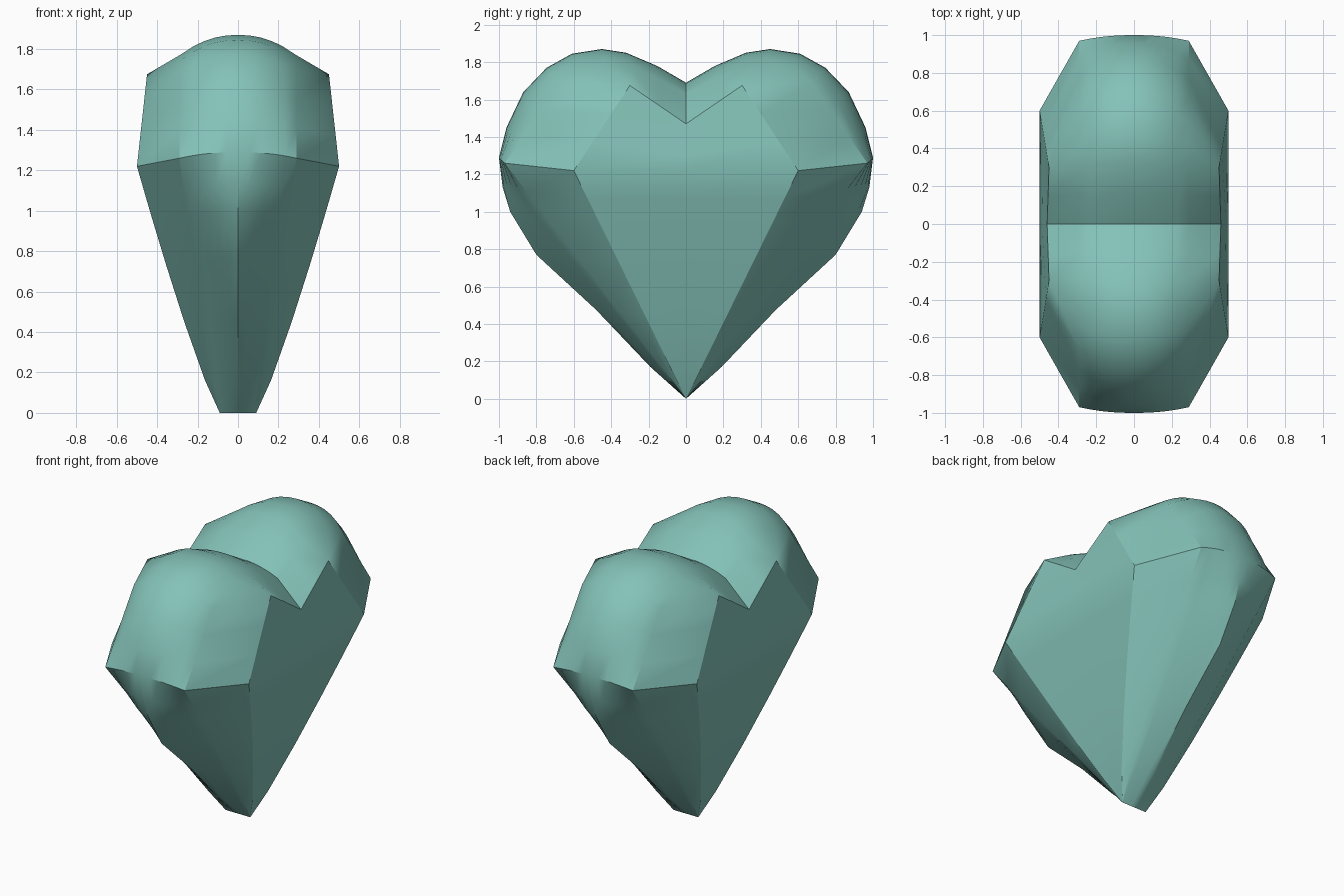
import bpy, bmesh, math
from mathutils import Vector

if "Cube" in bpy.data.objects:
    bpy.data.objects.remove(bpy.data.objects["Cube"])

# Half heart outline (y, z) on the middle plane, from cleft to tip
core_yz = [(0, 1.69), (.155, 1.78), (.32, 1.85), (.45, 1.87), (.61, 1.845), (.745, 1.77),
           (.87, 1.64), (.96, 1.45), (1, 1.29), (.98, 1.13), (.94, 1.0), (.8, .77),
           (.48, .475), (.19, .17), (0, 0)]
core = [Vector((0, y, z)) for y, z in core_yz]
low = [z / 1.29 for y, z in core_yz[9:]]          # height fractions below the girdle


def blend(a, b, n):
    """n points from a (excluded) to b (included)."""
    a, b = Vector(a), Vector(b)
    return [a.lerp(b, (i + 1) / n) for i in range(n)]


# Shoulder edge where the rounded lobe meets the facets
edge = [Vector(p) for p in [(.29, 0, 1.63), (.29, .15, 1.71), (.28, .29, 1.765),
                            (.28, .42, 1.775), (.285, .55, 1.745), (.29, .67, 1.69)]]
edge += blend(edge[-1], (.29, .97, 1.26), 3)
edge += [Vector((.09 + .20 * t ** .8, .97 * t, 1.26 * t)) for t in low]

# Outer facet corners
cleft, top, girdle = Vector((.46, 0, 1.47)), Vector((.45, .3, 1.675)), Vector((.5, .6, 1.22))
outer = [cleft, cleft.lerp(top, .5)] + [top] * 4 + blend(top, girdle, 3)
outer += [Vector((.09 + .41 * t ** .85, .6 * t, 1.22 * t)) for t in low]

# Centre line of the flat side panel
panel = [cleft] * 6 + blend(cleft, (.5, 0, 1.22), 3)
panel += [Vector((p.x, 0, p.z)) for p in outer[9:]]


def lobe_row(w):
    """Rounded row between the middle outline and the shoulder edge."""
    row = []
    for i, (c, e) in enumerate(zip(core, edge)):
        f = w ** 2.2 if i < 9 else w ** max(1, 2.2 - .4 * (i - 8))
        p = c.lerp(e, f)
        p.x = e.x * w
        row.append(p)
    return row


rows = [lobe_row(w / 5) for w in range(6)] + [outer, panel]

# Build one quarter four times and weld
bm = bmesh.new()
for sx in (1, -1):
    for sy in (1, -1):
        grid = [[bm.verts.new((p.x * sx, p.y * sy, p.z)) for p in r] for r in rows]
        for a, b in zip(grid, grid[1:]):
            for i in range(len(a) - 1):
                q = [a[i], a[i + 1], b[i + 1], b[i]]
                bm.faces.new(q if sx * sy > 0 else q[::-1])
bmesh.ops.remove_doubles(bm, verts=bm.verts, dist=.0005)
bmesh.ops.dissolve_degenerate(bm, edges=bm.edges, dist=.0005)
bmesh.ops.recalc_face_normals(bm, faces=bm.faces)
mesh = bpy.data.meshes.new("heart_gem")
bm.to_mesh(mesh)
bm.free()

# Single teal colour
mat = bpy.data.materials.new("teal")
mat.diffuse_color = (.23, .54, .48, 1)
mat.use_nodes = True
mat.node_tree.nodes["Principled BSDF"].inputs["Base Color"].default_value = mat.diffuse_color
mesh.materials.append(mat)
obj = bpy.data.objects.new("heart_gem", mesh)
bpy.context.collection.objects.link(obj)
bpy.context.view_layer.objects.active = obj
obj.select_set(True)
bpy.ops.object.shade_smooth_by_angle(angle=math.radians(25))
